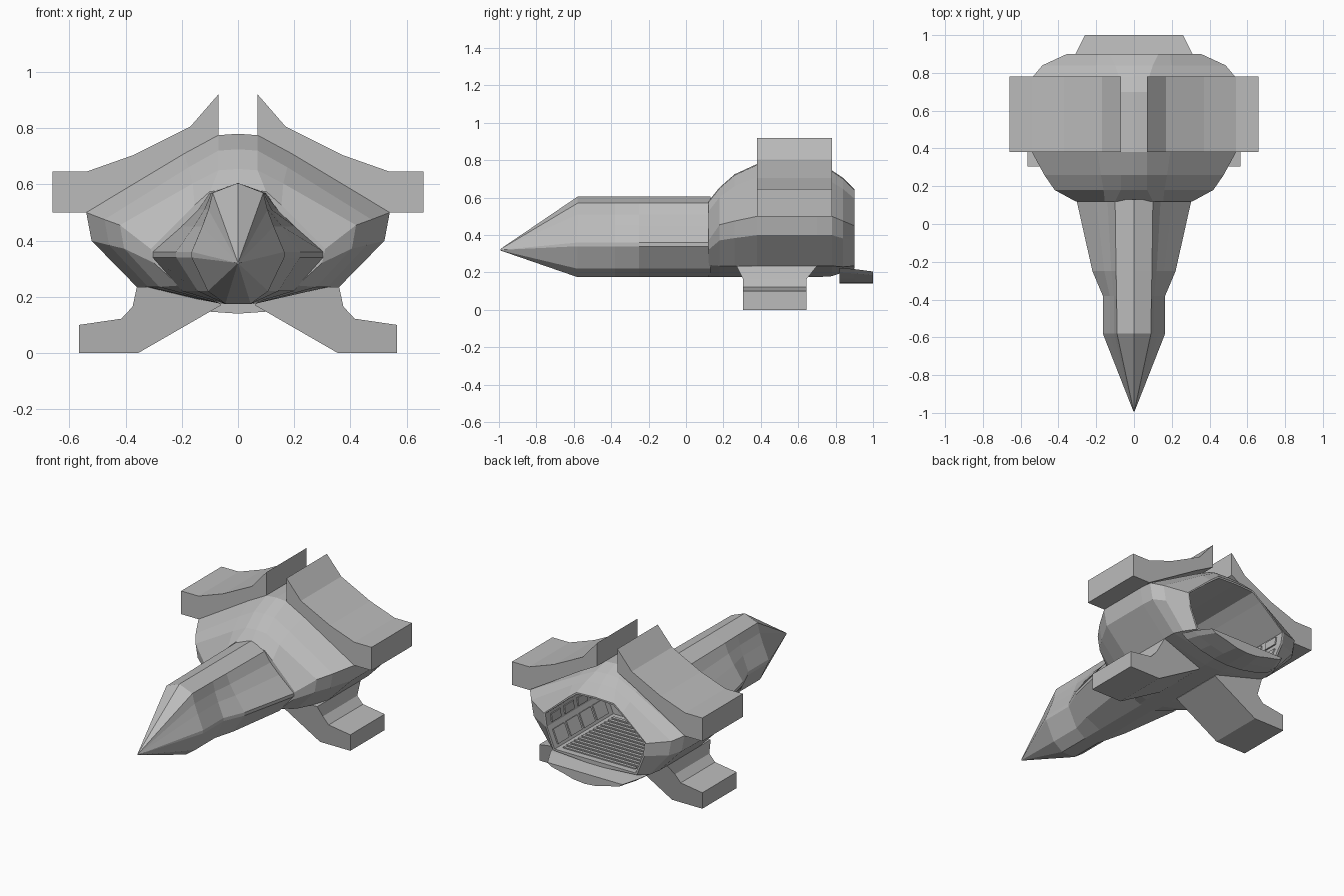
import bpy
import bmesh
from mathutils import Matrix, Vector

cube = bpy.data.objects.get("Cube")
if cube:
    bpy.data.objects.remove(cube, do_unlink=True)

GREY = (0.5, 0.5, 0.5, 1)
grey = bpy.data.materials.new("hull_grey")
grey.use_nodes = True
grey.diffuse_color = GREY
grey.node_tree.nodes["Principled BSDF"].inputs["Base Color"].default_value = GREY


def finish(name, bm):
    bmesh.ops.remove_doubles(bm, verts=bm.verts, dist=0.0005)
    bmesh.ops.recalc_face_normals(bm, faces=bm.faces)
    mesh = bpy.data.meshes.new(name)
    bm.to_mesh(mesh)
    bm.free()
    mesh.materials.append(grey)
    obj = bpy.data.objects.new(name, mesh)
    bpy.context.collection.objects.link(obj)
    return obj


def loft(name, rings):
    """Skin equal-length rings of points and cap both ends."""
    bm = bmesh.new()
    loops = [[bm.verts.new(p) for p in ring] for ring in rings]
    count = len(loops[0])
    for a, b in zip(loops, loops[1:]):
        for i in range(count):
            j = (i + 1) % count
            bm.faces.new((a[i], a[j], b[j], b[i]))
    bm.faces.new(loops[0])
    bm.faces.new(loops[-1])
    return finish(name, bm)


def mirrored(half, y):
    """Close a half section, listed from top centre to bottom centre."""
    right = [Vector((x, y, z)) for x, z in half]
    left = [Vector((-x, y, z)) for x, z in reversed(half[1:-1])]
    return right + left


def lerp(a, b, t):
    return a + (b - a) * t


def box(bm, centre, size, tilt=0.0):
    matrix = (Matrix.Translation(centre) @ Matrix.Rotation(tilt, 4, "Y")
              @ Matrix.Diagonal((*size, 1)))
    bmesh.ops.create_cube(bm, size=1, matrix=matrix)


# Long faceted nose with flared side sponsons
def nose_ring(y, ridge, width):
    half = [(0, 0.605), (ridge, 0.57), (lerp(ridge, width, 0.2), 0.51),
            (lerp(ridge, width, 0.5), 0.45), (width, 0.36), (width, 0.34),
            (width * 0.65, 0.22), (0.045, 0.175), (0, 0.175)]
    return mirrored(half, y)


shoulder = nose_ring(-0.58, 0.09, 0.165)
tip = Vector((0, -1, 0.32))
loft("nose", [[tip.lerp(p, 0.02) for p in shoulder], shoulder,
              nose_ring(-0.38, 0.092, 0.165), nose_ring(-0.25, 0.095, 0.22),
              nose_ring(0.13, 0.1, 0.305)])


# Main hull, whose last rings fold inward to form the rear bay
def hull_ring(y, top, ridge, side, side_z, belly, belly_z, keel):
    half = [(0, top + 0.005), (ridge, top),
            (lerp(ridge, side, 0.26), lerp(top, side_z, 0.24)),
            (side, side_z), (side * 0.965, lerp(side_z, belly_z, 0.38)),
            (belly, belly_z), (0.06, keel), (0, keel)]
    return mirrored(half, y)


loft("hull", [
    hull_ring(0.12, 0.575, 0.1, 0.31, 0.37, 0.21, 0.24, 0.175),
    hull_ring(0.18, 0.65, 0.07, 0.42, 0.455, 0.28, 0.235, 0.175),
    hull_ring(0.26, 0.72, 0.07, 0.475, 0.475, 0.32, 0.235, 0.175),
    hull_ring(0.38, 0.775, 0.07, 0.54, 0.5, 0.36, 0.235, 0.175),
    hull_ring(0.7, 0.775, 0.07, 0.54, 0.5, 0.36, 0.235, 0.175),
    hull_ring(0.78, 0.74, 0.08, 0.535, 0.5, 0.36, 0.235, 0.18),
    hull_ring(0.84, 0.7, 0.1, 0.485, 0.475, 0.34, 0.23, 0.2),
    hull_ring(0.9, 0.64, 0.13, 0.355, 0.45, 0.29, 0.235, 0.22),
    hull_ring(0.9, 0.63, 0.125, 0.345, 0.45, 0.28, 0.245, 0.245),
    hull_ring(0.32, 0.63, 0.125, 0.345, 0.45, 0.28, 0.245, 0.245),
])

# Bay floor slats
bm = bmesh.new()
for i in range(14):
    box(bm, (0, 0.37 + i * 0.037, 0.248), (0.5, 0.02, 0.008))
finish("bay_floor_slats", bm)

# Bay wall panels on both sides
bm = bmesh.new()
for side in (-1, 1):
    for i in range(4):
        y = 0.42 + i * 0.13
        box(bm, (side * 0.3, y, 0.305), (0.008, 0.11, 0.09), side * 0.4)
        box(bm, (side * 0.334, y, 0.41), (0.008, 0.09, 0.05), side * 0.13)
finish("bay_wall_panels", bm)

# Upper wings and landing legs: outline points (x, z, front y, back y)
WING = [(x, z, 0.38, 0.78) for x, z in (
    (0.07, 0.92), (0.17, 0.805), (0.37, 0.705), (0.54, 0.645), (0.66, 0.645),
    (0.66, 0.5), (0.54, 0.5), (0.19, 0.71), (0.07, 0.775))]
FOOT = [(x, z, 0.305, 0.645) for x, z in (
    (0.375, 0.165), (0.415, 0.122), (0.565, 0.1), (0.565, 0), (0.355, 0),
    (0.06, 0.17))]
LEG = [(0.1, 0.235, 0.27, 0.7), (0.36, 0.235, 0.27, 0.7)] + FOOT

for name, outline in (("upper_wing", WING), ("landing_leg", LEG)):
    for label, side in (("left", 1), ("right", -1)):
        front = [(side * x, y0, z) for x, z, y0, y1 in outline]
        back = [(side * x, y1, z) for x, z, y0, y1 in outline]
        loft(f"{name}_{label}", [front, back])


# Rounded loading lip below the bay opening
def lip_ring(y, width, top):
    half = [(0, top), (width, top), (width * 0.9, lerp(top, 0.14, 0.3)),
            (width * 0.6, 0.168), (width * 0.3, 0.147), (0, 0.14)]
    return mirrored(half, y)


loft("loading_lip", [lip_ring(0.82, 0.33, 0.225), lip_ring(0.9, 0.31, 0.218),
                     lip_ring(1.0, 0.26, 0.205)])
